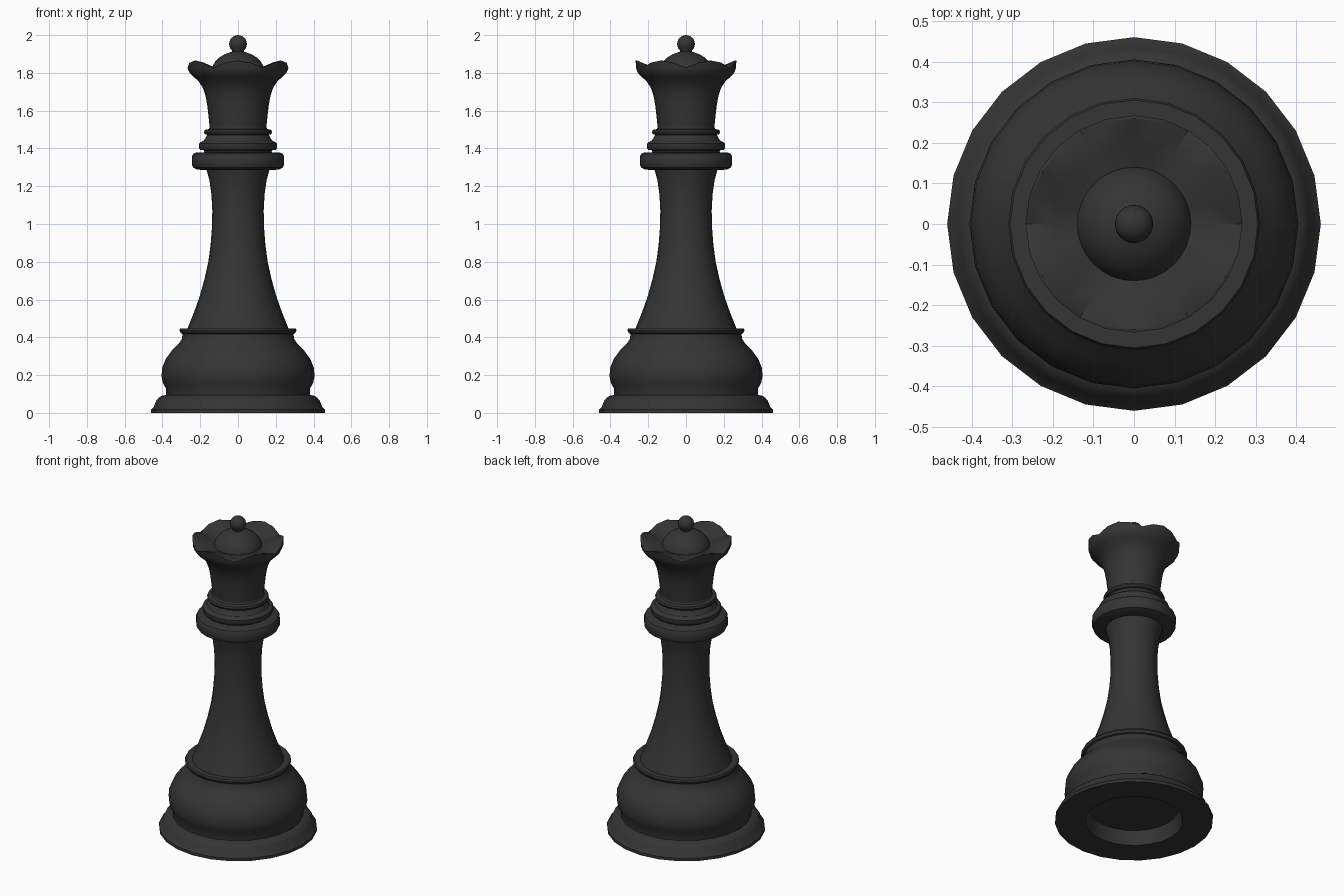
import bpy, bmesh, math

black = bpy.data.materials.new("matte black")
black.diffuse_color = (0.035, 0.035, 0.035, 1)


def lathe(name, profile, sides=24, wave=None, angle=35):
    """Revolve (radius, height) points around z; wave adds height by ring index and angle."""
    bm = bmesh.new()
    rings = []
    for i, (r, z) in enumerate(profile):
        if r == 0:
            rings.append([bm.verts.new((0, 0, z))] * sides)
            continue
        ring = []
        for j in range(sides):
            a = 2 * math.pi * j / sides
            dz = wave(i, a) if wave else 0
            ring.append(bm.verts.new((r * math.cos(a), r * math.sin(a), z + dz)))
        rings.append(ring)
    for low, high in zip(rings, rings[1:]):
        for j in range(sides):
            k = (j + 1) % sides
            corners = [low[j], low[k], high[k], high[j]]
            bm.faces.new(list(dict.fromkeys(corners)))
    mesh = bpy.data.meshes.new(name)
    bm.to_mesh(mesh)
    bm.free()
    mesh.materials.append(black)
    ob = bpy.data.objects.new(name, mesh)
    bpy.context.collection.objects.link(ob)
    bpy.ops.object.select_all(action='DESELECT')
    ob.select_set(True)
    bpy.context.view_layer.objects.active = ob
    bpy.ops.object.shade_smooth_by_angle(angle=math.radians(angle))
    return ob


# Foot with the recess underneath
lathe("foot", [(0, 0.085), (0.26, 0.085), (0.285, 0), (0.46, 0), (0.46, 0.018),
               (0.447, 0.03), (0.433, 0.065), (0.42, 0.08), (0.405, 0.09), (0.38, 0.095)])

# Rounded base bulb and its thin rim
lathe("base_bulb", [(0.38, 0.095), (0.382, 0.13), (0.398, 0.16), (0.405, 0.195),
                    (0.401, 0.24), (0.383, 0.285), (0.35, 0.33), (0.315, 0.365),
                    (0.298, 0.39), (0.293, 0.418)])
lathe("base_rim", [(0.293, 0.418), (0.303, 0.422), (0.31, 0.437), (0.305, 0.447),
                   (0.267, 0.447)])

# Tapered shaft
lathe("shaft", [(0.267, 0.447), (0.232, 0.535), (0.202, 0.62), (0.177, 0.71),
                (0.157, 0.80), (0.145, 0.89), (0.138, 0.98), (0.136, 1.07),
                (0.141, 1.16), (0.151, 1.23), (0.166, 1.285)])

# Stacked collars
lathe("wide_collar", [(0.166, 1.285), (0.215, 1.288), (0.237, 1.298), (0.244, 1.313),
                      (0.244, 1.358), (0.237, 1.371), (0.222, 1.378), (0.178, 1.38)])
lathe("middle_collar", [(0.178, 1.38), (0.18, 1.39), (0.2, 1.393), (0.206, 1.402),
                        (0.206, 1.425), (0.198, 1.434), (0.182, 1.44),
                        (0.171, 1.457), (0.163, 1.472)])
lathe("upper_collar", [(0.163, 1.472), (0.175, 1.475), (0.18, 1.486), (0.176, 1.498),
                       (0.154, 1.503), (0.15, 1.512)])


# Flared crown with six scalloped petals
def petals(i, a):
    height = {8: 0.010, 9: 0.038, 10: 0.038, 11: 0.020}.get(i, 0)
    return height * abs(math.sin(3 * a))


lathe("crown", [(0.15, 1.512), (0.156, 1.57), (0.163, 1.63), (0.172, 1.68),
                (0.188, 1.725), (0.21, 1.757), (0.236, 1.78), (0.255, 1.80),
                (0.264, 1.815), (0.267, 1.826), (0.26, 1.828), (0.195, 1.818),
                (0.135, 1.815)], wave=petals)

# Dome inside the crown
lathe("crown_dome", [(0.141, 1.812), (0.135, 1.835), (0.12, 1.86), (0.098, 1.882),
                     (0.07, 1.899), (0.042, 1.909), (0.03, 1.913)], sides=32)

# Ball finial on a short neck
ball = [(0.047 * math.sin(t), 1.953 - 0.047 * math.cos(t))
        for t in (math.pi * k / 12 for k in range(4, 12))]
lathe("finial", [(0.03, 1.908), (0.031, 1.918)] + ball + [(0, 2.0)])
